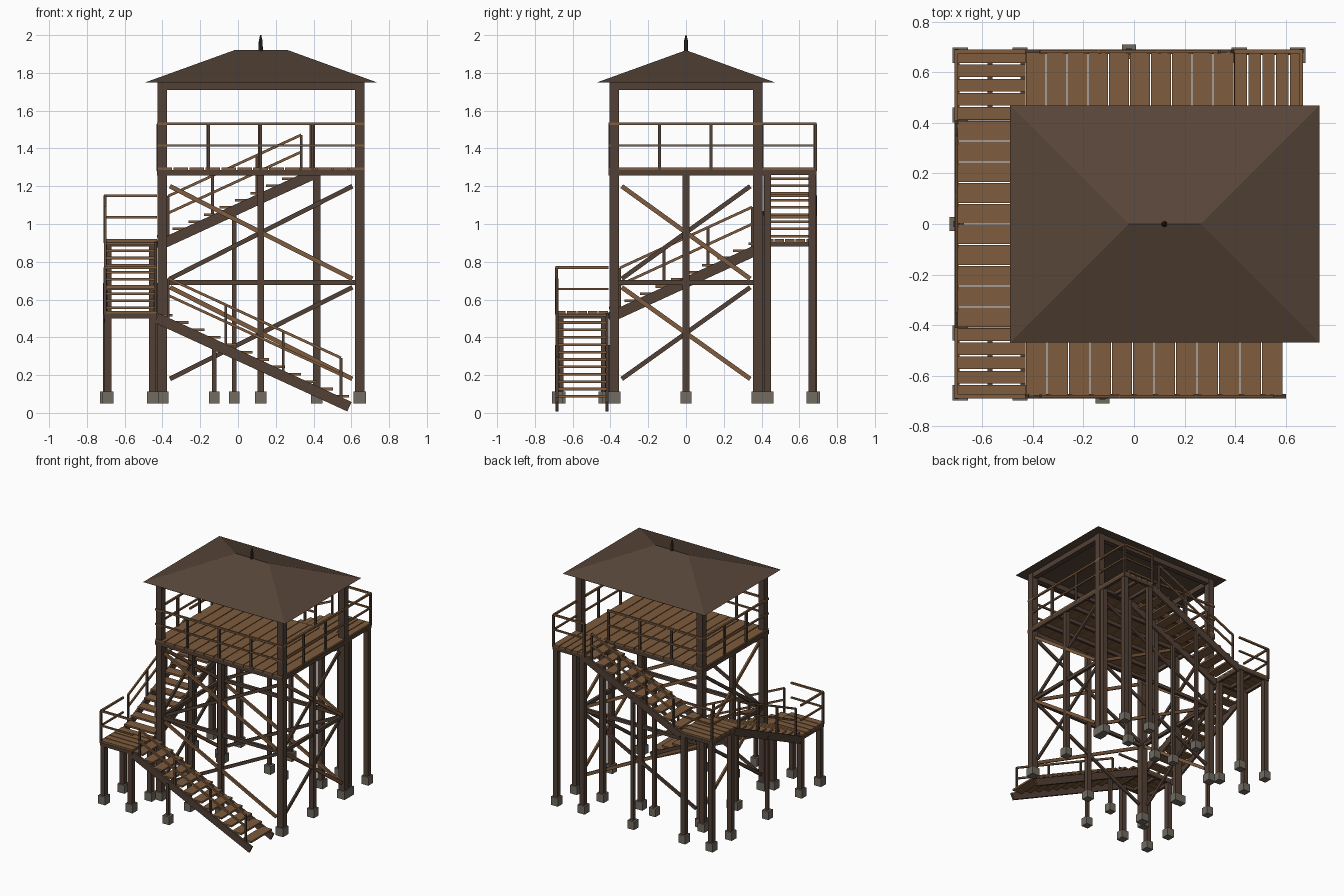
import bpy, bmesh
from mathutils import Vector, Matrix

cube = bpy.data.objects.get("Cube")
if cube:
    bpy.data.objects.remove(cube)


def material(name, rgb):
    m = bpy.data.materials.new(name)
    m.use_nodes = True
    m.diffuse_color = (*rgb, 1)
    bsdf = next(n for n in m.node_tree.nodes if n.type == 'BSDF_PRINCIPLED')
    bsdf.inputs["Base Color"].default_value = (*rgb, 1)
    bsdf.inputs["Roughness"].default_value = 0.9
    return m


DARK = material("dark wood", (0.085, 0.052, 0.035))
PLANK = material("plank wood", (0.21, 0.106, 0.047))
ROOF = material("roof brown", (0.095, 0.06, 0.04))
STONE = material("footing stone", (0.165, 0.145, 0.12))
IRON = material("finial dark", (0.04, 0.028, 0.022))


class Part:
    """Collects boxes and beams into one named object."""

    def __init__(self, name, mat):
        self.name, self.mat, self.bm = name, mat, bmesh.new()

    def box(self, x, y, z):
        size = [b - a for a, b in (x, y, z)]
        mid = Vector([(a + b) / 2 for a, b in (x, y, z)])
        bmesh.ops.create_cube(self.bm, size=1, matrix=Matrix.Translation(mid) @ Matrix.Diagonal((*size, 1)))

    def beam(self, p, q, wide, deep):
        p, q = Vector(p), Vector(q)
        d = (q - p).normalized()
        side = d.cross(Vector((0, 0, 1)))
        side = side.normalized() if side.length > 0.01 else Vector((1, 0, 0))
        rot = Matrix((d, side, d.cross(side))).transposed().to_4x4()
        bmesh.ops.create_cube(self.bm, size=1, matrix=Matrix.Translation((p + q) / 2) @ rot
                              @ Matrix.Diagonal(((q - p).length, wide, deep, 1)))

    def post(self, x, y, low, high, w):
        self.box((x - w / 2, x + w / 2), (y - w / 2, y + w / 2), (low, high))

    def finish(self):
        bmesh.ops.recalc_face_normals(self.bm, faces=self.bm.faces)
        me = bpy.data.meshes.new(self.name)
        self.bm.to_mesh(me)
        self.bm.free()
        me.materials.append(self.mat)
        bpy.context.scene.collection.objects.link(bpy.data.objects.new(self.name, me))


footings = Part("footings", STONE)
posts = Part("tower_posts", DARK)
supports = Part("stair_and_landing_posts", DARK)
rails = Part("handrails", PLANK)
rail_posts = Part("rail_posts", DARK)

XL, XR, XC, Y = -0.40, 0.645, 0.12, 0.38    # tower post lines
IN, OUT = 0.41, 0.69                        # stair lane edges in y
XI, XO = -0.43, -0.71                       # stair lane edges in x
Z1, Z2, Z3 = 0.54, 0.92, 1.30               # two landings and the deck
SLOPE = 0.46


def footed(part, x, y, top, w, foot=0.06):
    part.post(x, y, 0.07, top, w)
    footings.post(x, y, 0.05, 0.114, foot)


# Tower corner posts and middle posts
for x in (XL, XR):
    footed(posts, x, 0, 1.27, 0.036)
    for y in (-Y, Y):
        footed(posts, x, y, 1.75, 0.05, 0.066)
for y in (-Y, Y):
    footed(posts, XC, y, 1.27, 0.036)

# Cross braces, girts and upper ring beams
falling = Part("light_braces", PLANK)
rising = Part("dark_braces", DARK)
girts = Part("girts_and_ring_beams", DARK)
for low, high in ((0.18, 0.665), (0.71, 1.2)):
    for y in (-Y, Y):
        falling.beam((-0.36, y - 0.01, high), (0.605, y - 0.01, low), 0.014, 0.024)
        rising.beam((-0.36, y + 0.01, low), (0.605, y + 0.01, high), 0.014, 0.024)
    for x in (XL, XR):
        falling.beam((x + 0.01, -0.34, high), (x + 0.01, 0.34, low), 0.014, 0.024)
        rising.beam((x - 0.01, -0.34, low), (x - 0.01, 0.34, high), 0.014, 0.024)
for z, w, h in ((0.69, 0.022, 0.026), (1.73, 0.04, 0.042)):
    for y in (-Y, Y):
        girts.beam((XL, y, z), (XR, y, z), w, h)
    for x in (XL, XR):
        girts.beam((x, -Y, z), (x, Y, z), w, h)


def planks(part, x, y, top, count, along):
    """Lay boards running along one axis with narrow gaps."""
    a, b = y if along == "x" else x
    step = (b - a) / count
    for i in range(count):
        span = (a + i * step + 0.003, a + (i + 1) * step - 0.003)
        part.box(*((x, span) if along == "x" else (span, y)), (top - 0.014, top))


def frame(part, x, y, top, deep, joists):
    """Edge beams and joists below a floor."""
    low, high = top - 0.014 - deep, top - 0.014
    w = 0.02
    for a in (x[0], x[1] - w):
        part.box((a, a + w), y, (low, high))
    for b in (y[0], y[1] - w):
        part.box(x, (b, b + w), (low, high))
    for i in range(1, joists + 1):
        if x[1] - x[0] > 0.5:
            c = y[0] + (y[1] - y[0]) * i / (joists + 1)
            part.box(x, (c - w / 2, c + w / 2), (low, high))
        else:
            c = x[0] + (x[1] - x[0]) * i / (joists + 1)
            part.box((c - w / 2, c + w / 2), y, (low, high))


# Main deck and landings
deck = Part("deck_planks", PLANK)
framing = Part("floor_framing", DARK)
planks(deck, (XI, 0.67), (-IN, IN), Z3, 13, "y")
frame(framing, (XI, 0.67), (-IN, IN), Z3, 0.03, 4)
lane_x, front_y, back_y, top_x = (XO, XI), (-OUT, -IN), (IN, OUT), (0.395, 0.67)
for x, y, z, along in ((lane_x, front_y, Z1, "x"), (lane_x, back_y, Z2, "x"), (top_x, back_y, Z3, "y")):
    planks(deck, x, y, z, 5, along)
    frame(framing, x, y, z, 0.026, 1)
    for px in (x[0] + 0.022, x[1] - 0.022):
        for py in (y[0] + 0.022, y[1] - 0.022):
            footed(supports, px, py, z - 0.014, 0.038)


def railing(p, q, z, fractions=()):
    """Two level rails with upright posts at given fractions."""
    p, q = Vector((*p, z)), Vector((*q, z))
    for h, t in ((0.23, 0.014), (0.116, 0.012)):
        rails.beam(p + Vector((0, 0, h)), q + Vector((0, 0, h)), t, t)
    for f in fractions:
        c = p.lerp(q, f)
        rail_posts.post(c.x, c.y, z - 0.02, z + 0.23, 0.016)


e = 0.007
third, quarters = (0.33, 0.66), (0.25, 0.5, 0.75)
railing((XI, -IN + e), (0.67, -IN + e), Z3, quarters)
railing((XI + e, -IN), (XI + e, IN), Z3, third)
railing((0.67 - e, -IN), (0.67 - e, IN), Z3, third)
railing((XI, IN - e), (0.395, IN - e), Z3, (0.33, 0.66, 0.99))
railing((0.67 - e, IN), (0.67 - e, OUT), Z3, (0.98,))
railing((0.395, OUT - e), (0.67, OUT - e), Z3, (0.02,))
railing((XO + e, -OUT), (XO + e, -IN), Z1, (0.02,))
railing((XO, -OUT + e), (XI, -OUT + e), Z1)
railing((XO + e, OUT), (XO + e, IN), Z2, (0.02,))
railing((XO, OUT - e), (XI, OUT - e), Z2)

# Stairs: stringers, treads, outer rails and supports
stringers = Part("stair_stringers", DARK)
treads = Part("stair_treads", PLANK)


def stair(point, length, z0, sign, lane, steps, outer, prop, rail_span):
    """point(s, t, z) maps run distance and cross position to space."""
    def line(s):
        return z0 + sign * SLOPE * s

    a, b = lane
    for t in (a + 0.008, b - 0.008):
        stringers.beam(point(0, t, line(0) - 0.038), point(length, t, line(length) - 0.038), 0.016, 0.055)
        footed(supports, *point(prop, t, 0)[:2], line(prop) - 0.04, 0.024, 0.056)
    pitch = length / steps
    for i in range(steps):
        s = i * pitch
        z = line(s + pitch / 2) + 0.004
        p, q = point(s + 0.002, a + 0.012, z - 0.014), point(s + pitch - 0.002, b - 0.012, z)
        treads.box(*[sorted(pair) for pair in zip(p, q)])
    s0, s1 = rail_span
    for h in (0.2, 0.11):
        rails.beam(point(s0, outer, line(s0) + h), point(s1, outer, line(s1) + h), 0.012, 0.014)
    for i in range(4):
        s = s0 + (s1 - s0) * i / 3
        rail_posts.post(*point(s, outer, 0)[:2], line(s) - 0.03, line(s) + 0.2, 0.014)


def along_x(s, t, z):
    return (XI + s, t, z)


def along_y(s, t, z):
    return (t, -IN + s, z)


stair(along_x, 1.02, Z1, -1, (-OUT, -IN), 12, -OUT + e, 0.305, (0.06, 0.975))
stair(along_y, 0.82, Z1, 1, (XO, XI), 10, XO + e, 0.41, (0.06, 0.76))
stair(along_x, 0.825, Z2, 1, (IN, OUT), 10, OUT - e, 0.41, (0.06, 0.765))

for part in (footings, posts, supports, rails, rail_posts, falling, rising,
             girts, deck, framing, stringers, treads):
    part.finish()

# Hipped roof
roof = Part("hip_roof", ROOF)
bm = roof.bm
eave = [bm.verts.new((x, y, 1.75)) for x, y in ((-0.49, -0.47), (0.735, -0.47), (0.735, 0.47), (-0.49, 0.47))]
left, right = [bm.verts.new((x, 0, 1.92)) for x in (-0.02, 0.265)]
for f in ((eave[0], eave[1], right, left), (eave[1], eave[2], right),
          (eave[2], eave[3], left, right), (eave[3], eave[0], left), eave[::-1]):
    bm.faces.new(f)
roof.finish()

# Finial on the ridge
finial = Part("roof_finial", IRON)
for r1, r2, z, h in ((0.012, 0.01, 1.91, 0.06), (0.01, 0.003, 1.97, 0.03)):
    bmesh.ops.create_cone(finial.bm, cap_ends=True, segments=8, radius1=r1, radius2=r2, depth=h,
                          matrix=Matrix.Translation((XC, 0, z + h / 2)))
finial.finish()
